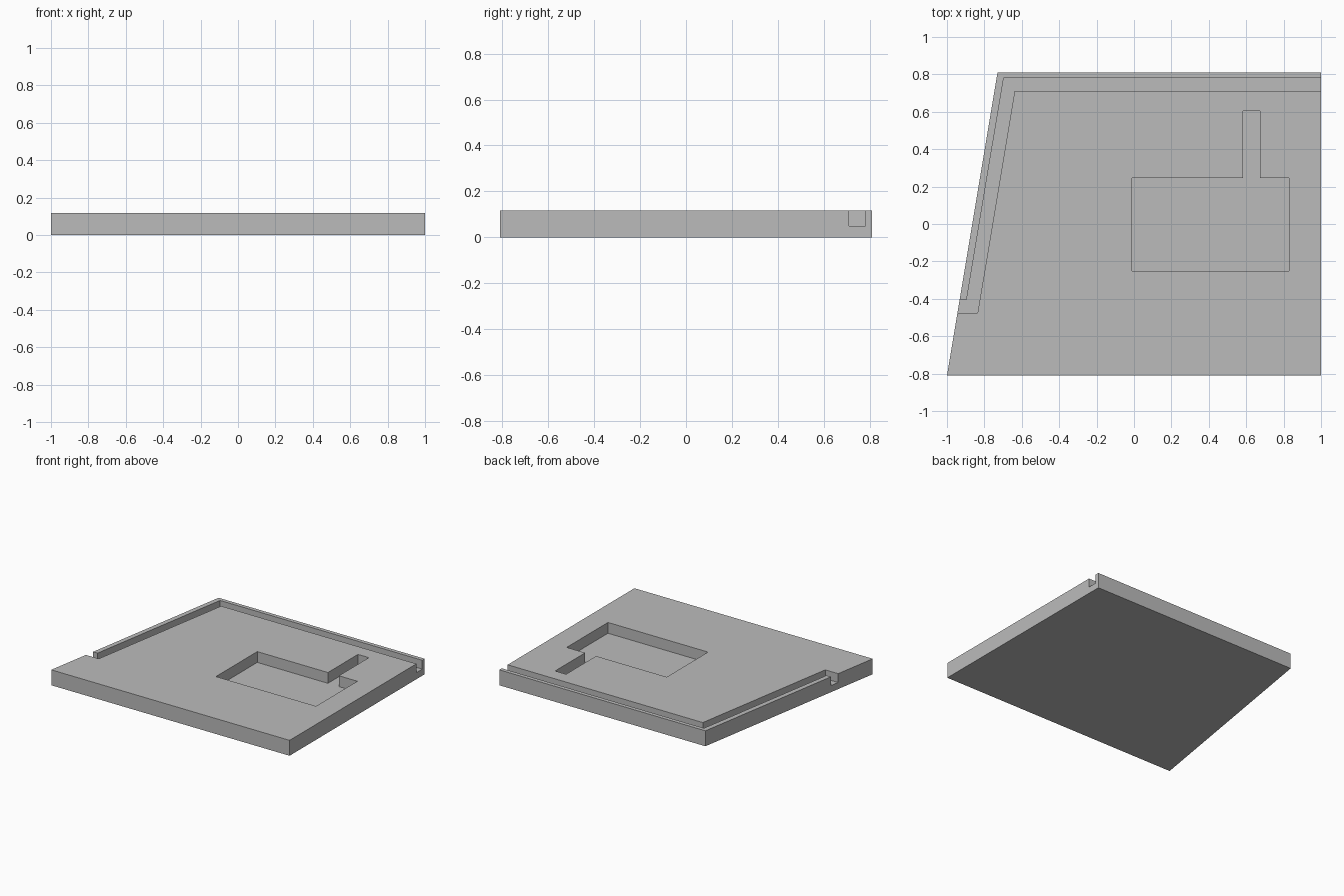
import bpy
import bmesh

if "Cube" in bpy.data.objects:
    bpy.data.objects.remove(bpy.data.objects["Cube"], do_unlink=True)

TOP = 0.117           # slab thickness
GROOVE_FLOOR = 0.05
POCKET_FLOOR = 0.035

grey = bpy.data.materials.new("plain_grey")
grey.use_nodes = True
grey.diffuse_color = (0.5, 0.5, 0.5, 1)
grey.node_tree.nodes["Principled BSDF"].inputs["Base Color"].default_value = (0.5, 0.5, 0.5, 1)


def prism(name, outline, z0, z1):
    """Extrude a counter-clockwise outline from z0 up to z1."""
    bm = bmesh.new()
    face = bm.faces.new([bm.verts.new((x, y, z0)) for x, y in outline])
    top = bmesh.ops.extrude_face_region(bm, geom=[face])["geom"]
    moved = [v for v in top if isinstance(v, bmesh.types.BMVert)]
    bmesh.ops.translate(bm, vec=(0, 0, z1 - z0), verts=moved)
    bmesh.ops.recalc_face_normals(bm, faces=bm.faces)
    mesh = bpy.data.meshes.new(name)
    bm.to_mesh(mesh)
    bm.free()
    mesh.materials.append(grey)
    obj = bpy.data.objects.new(name, mesh)
    bpy.context.collection.objects.link(obj)
    return obj


def carve(target, outline, floor):
    """Cut an outline into the target from above, down to the floor height."""
    cutter = prism("cutter", outline, floor, TOP + 0.1)
    cutter.hide_render = True
    cut = target.modifiers.new("cut", "BOOLEAN")
    cut.operation = "DIFFERENCE"
    cut.solver = "EXACT"
    cut.object = cutter
    bpy.context.view_layer.objects.active = target
    bpy.ops.object.modifier_apply(modifier=cut.name)
    bpy.data.objects.remove(cutter, do_unlink=True)


# Slab with one slanted side
slab = prism("slab", [(-1, -0.81), (1, -0.81), (1, 0.81), (-0.73, 0.81)], 0, TOP)

# Groove along the slanted and back edges, open at both ends
carve(slab, [(-1.1, -0.475), (-0.836, -0.475), (-0.638, 0.71), (1.1, 0.71),
             (1.1, 0.78), (-0.697, 0.78), (-0.895, -0.405), (-1.1, -0.405)], GROOVE_FLOOR)

# Rectangular pocket with a narrow channel at its back
carve(slab, [(-0.01, -0.25), (0.83, -0.25), (0.83, 0.245), (0.675, 0.245),
             (0.675, 0.605), (0.583, 0.605), (0.583, 0.245), (-0.01, 0.245)], POCKET_FLOOR)
